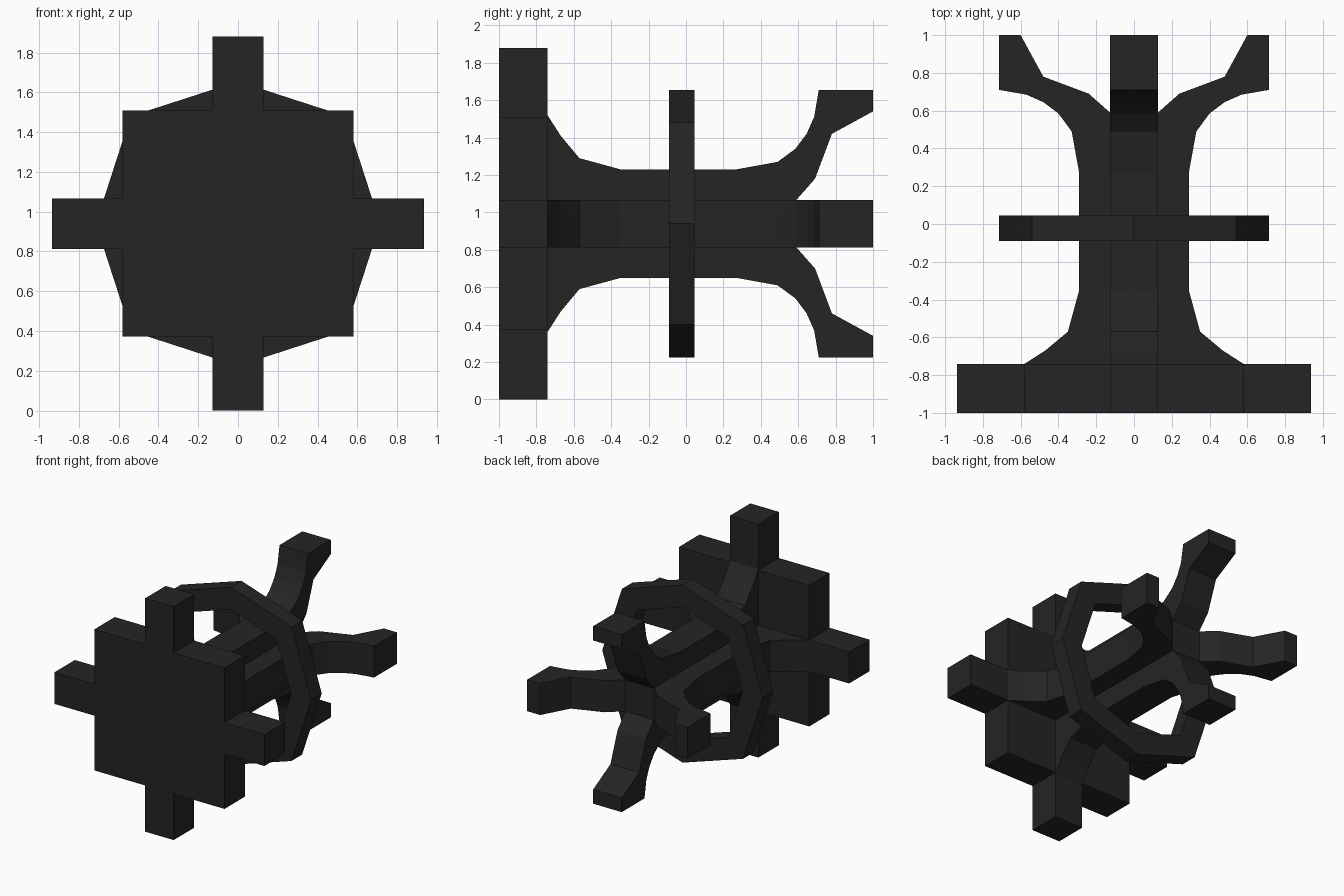
import bpy, bmesh
from mathutils import Vector

if "Cube" in bpy.data.objects:
    bpy.data.objects.remove(bpy.data.objects["Cube"])

CZ = 0.94      # height of the central axis
HALF = 0.127   # half thickness of ribs and plate arms

mat = bpy.data.materials.new("charcoal")
mat.diffuse_color = (0.018, 0.018, 0.018, 1)
mat.use_nodes = True
mat.node_tree.nodes["Principled BSDF"].inputs["Base Color"].default_value = mat.diffuse_color


def finish(name, bm):
    bmesh.ops.recalc_face_normals(bm, faces=bm.faces)
    me = bpy.data.meshes.new(name)
    bm.to_mesh(me)
    bm.free()
    me.materials.append(mat)
    ob = bpy.data.objects.new(name, me)
    bpy.context.collection.objects.link(ob)
    return ob


def prism(name, outline, place, lo, hi):
    """Extrude a closed outline; place(u, v, w) maps it into space."""
    bm = bmesh.new()
    face = bm.faces.new([bm.verts.new(place(u, v, lo)) for u, v in outline])
    new = bmesh.ops.extrude_face_region(bm, geom=[face])["geom"]
    shift = Vector(place(0, 0, hi)) - Vector(place(0, 0, lo))
    bmesh.ops.translate(bm, vec=shift,
                        verts=[g for g in new if isinstance(g, bmesh.types.BMVert)])
    return finish(name, bm)


def along_y(u, v, w):
    return (u, w, CZ + v)


def quarter_turns(points):
    """Repeat a corner outline four times around the axis."""
    out, pts = [], list(points)
    for _ in range(4):
        out += pts
        pts = [(-v, u) for u, v in pts]
    return out


# Front plate with four stub arms
W, H, ARM = 0.58, 0.568, 0.936
plate = [(ARM, -HALF), (ARM, HALF), (W, HALF), (W, H), (HALF, H), (HALF, 0.94)]
plate += [(-x, z) for x, z in reversed(plate[2:])] + [(-ARM, HALF), (-ARM, -HALF)]
plate += [(-W, -HALF), (-W, -H), (-HALF, -H), (-HALF, -0.94),
          (HALF, -0.94), (HALF, -H), (W, -H), (W, -HALF)]
prism("front_plate", plate, along_y, -1.0, -0.74)

# Two crossed ribs, flaring into the plate in front and four claws behind
half = [(0.587, -0.745), (0.47, -0.67), (0.35, -0.57), (0.29, -0.35),
        (0.29, 0.27), (0.33, 0.49), (0.40, 0.585), (0.48, 0.645),
        (0.57, 0.685), (0.715, 0.71), (0.715, 1.0), (0.60, 1.0),
        (0.48, 0.78), (0.24, 0.69), (HALF, 0.59)]
rib = half + [(-u, v) for u, v in reversed(half)]
prism("horizontal_rib", rib, lambda u, v, w: (u, v, CZ + w), -HALF, HALF)
prism("vertical_rib", rib, lambda u, v, w: (w, v, CZ + u), -HALF, HALF)

# Eight-sided ring around the shaft
outer = quarter_turns([(0.715, 0), (0.54, 0.54)])
bm = bmesh.new()
loops = [[bm.verts.new(along_y(u * s, v * s, y)) for u, v in outer]
         for s, y in ((1, -0.09), (1, 0.045), (0.75, 0.045), (0.75, -0.09))]
for k in range(4):
    a, b = loops[k], loops[(k + 1) % 4]
    for i in range(8):
        j = (i + 1) % 8
        bm.faces.new((a[i], a[j], b[j], b[i]))
finish("ring", bm)
